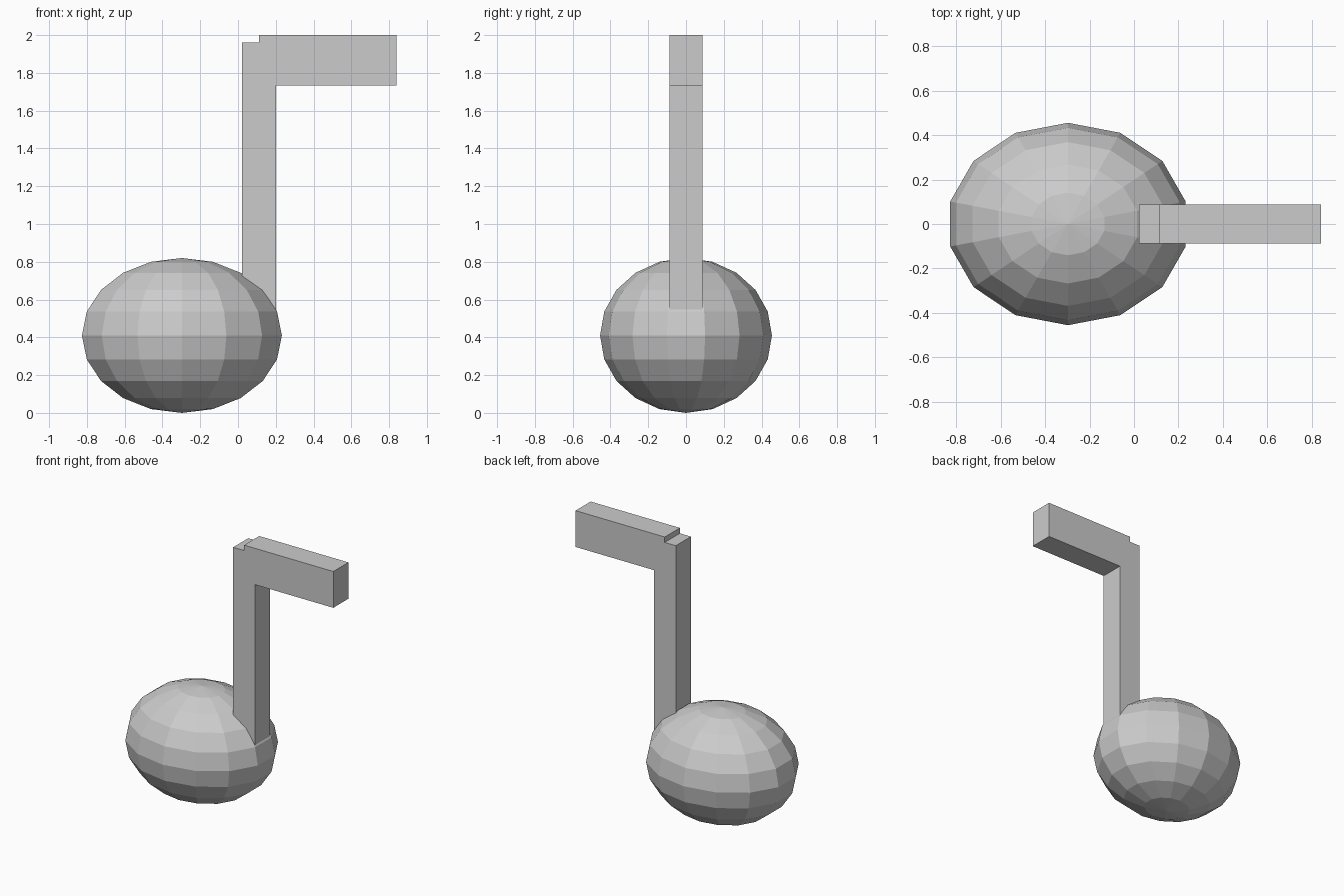
import bpy

if "Cube" in bpy.data.objects:
    bpy.data.objects.remove(bpy.data.objects["Cube"], do_unlink=True)

GREY = (0.6, 0.6, 0.6, 1.0)
grey = bpy.data.materials.new("light_grey")
grey.use_nodes = True
grey.diffuse_color = GREY
grey.node_tree.nodes["Principled BSDF"].inputs["Base Color"].default_value = GREY


def finish(name, scale):
    """Name, scale and colour the newly added flat-shaded primitive."""
    part = bpy.context.object
    part.name = part.data.name = name
    part.scale = scale
    bpy.ops.object.transform_apply(location=False, rotation=False, scale=True)
    part.data.materials.append(grey)
    return part


def bar(name, x0, x1, z0, z1, depth=0.176):
    """Box given by its front outline, centred on y = 0."""
    bpy.ops.mesh.primitive_cube_add(size=1, location=((x0 + x1) / 2, 0, (z0 + z1) / 2))
    return finish(name, (x1 - x0, depth, z1 - z0))


# Faceted note head; turned so that vertices lie at both x ends
bpy.ops.mesh.primitive_uv_sphere_add(segments=14, ring_count=10, radius=1, location=(-0.297, 0, 0.41))
head = finish("note_head", (0.543, 0.455, 0.41))

# Upright stem sunk into the head, and the flag overlapping its top
bar("note_stem", 0.022, 0.2, 0.45, 1.96)
bar("note_flag", 0.112, 0.84, 1.732, 2.0)
